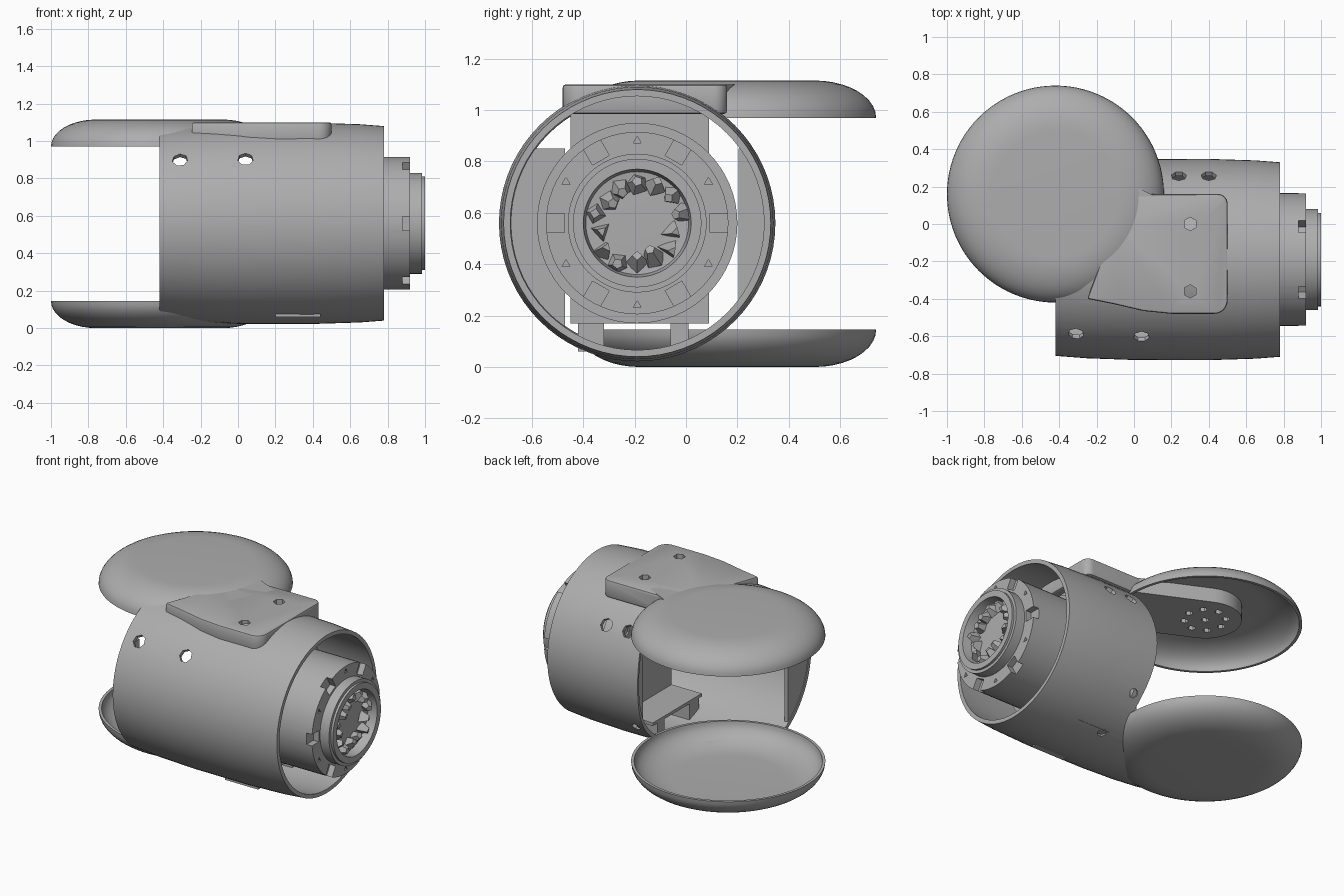
import bpy, bmesh, math, random
from mathutils import Matrix, Vector

if "Cube" in bpy.data.objects:
    bpy.data.objects.remove(bpy.data.objects["Cube"])

random.seed(4)
grey = bpy.data.materials.new("mid grey")
grey.diffuse_color = (0.42, 0.42, 0.42, 1)
grey.use_nodes = True
grey.node_tree.nodes["Principled BSDF"].inputs["Base Color"].default_value = grey.diffuse_color
CY, CZ = -0.19, 0.56            # barrel axis
DX, DY = -0.42, 0.16            # dish axis
ALONG_X = Matrix.Translation((0, CY, CZ)) @ Matrix.Rotation(math.pi / 2, 4, 'Y')
DISH = Matrix.Translation((DX, DY, 0))


def finish(name, bm, matrix=Matrix()):
    bmesh.ops.transform(bm, matrix=matrix, verts=bm.verts)
    bmesh.ops.remove_doubles(bm, verts=bm.verts, dist=1e-5)
    bmesh.ops.recalc_face_normals(bm, faces=bm.faces)
    me = bpy.data.meshes.new(name)
    bm.to_mesh(me)
    bm.free()
    me.materials.append(grey)
    ob = bpy.data.objects.new(name, me)
    bpy.context.collection.objects.link(ob)
    return ob


def lathe(name, profile, matrix, n=64):
    """Revolve a closed (radius, height) loop about local z."""
    bm = bmesh.new()
    rings = [[bm.verts.new((r * math.cos(a), r * math.sin(a), h)) for r, h in profile]
             for a in (2 * math.pi * i / n for i in range(n))]
    m = len(profile)
    for i in range(n):
        p, q = rings[i], rings[(i + 1) % n]
        for j in range(m):
            k = (j + 1) % m
            if profile[j][0] or profile[k][0]:
                c = [p[j], q[j], q[k], p[k]]
                if profile[j][0] == 0:
                    c.remove(q[j])
                if profile[k][0] == 0:
                    c.remove(q[k])
                bm.faces.new(c)
    return finish(name, bm, matrix)


def prism(name, pts, lo, hi, matrix=Matrix()):
    bm = bmesh.new()
    f = bm.faces.new([bm.verts.new((x, y, lo)) for x, y in pts])
    g = bmesh.ops.extrude_face_region(bm, geom=[f])["geom"]
    bmesh.ops.translate(bm, vec=(0, 0, hi - lo), verts=[v for v in g if isinstance(v, bmesh.types.BMVert)])
    return finish(name, bm, matrix)


def box(name, x, y, z, matrix=Matrix()):
    return prism(name, [(x[0], y[0]), (x[1], y[0]), (x[1], y[1]), (x[0], y[1])], z[0], z[1], matrix)


def pegs(name, items, sides=6):
    """Drill cutter: (centre, direction, radius, length) pegs."""
    bm = bmesh.new()
    for c, d, r, l in items:
        m = Matrix.Translation(c) @ Vector(d).to_track_quat('Z', 'Y').to_matrix().to_4x4()
        bmesh.ops.create_cone(bm, cap_ends=True, segments=sides, radius1=r, radius2=r, depth=l, matrix=m)
    return finish(name, bm)


def boolean(ob, cutter, op='DIFFERENCE'):
    cutter.hide_render = True
    cutter.hide_viewport = True
    mod = ob.modifiers.new("cut", 'BOOLEAN')
    mod.operation, mod.object, mod.solver = op, cutter, 'EXACT'
    bpy.context.view_layer.objects.active = ob
    bpy.ops.object.modifier_apply(modifier=mod.name)


def arc(cx, cy, r, a0, a1, n=8):
    return [(cx + r * math.cos(math.radians(a0 + (a1 - a0) * i / n)),
             cy + r * math.sin(math.radians(a0 + (a1 - a0) * i / n))) for i in range(n + 1)]


# Dishes: hollow bowls, the upper one mirrored in height
def bowl_curve(r0, a, z0, h, n=10):
    return [(r0 + a * math.sin(t), z0 + h * (1 - math.cos(t))) for t in (math.pi / 2 * i / n for i in range(n + 1))]


outer = bowl_curve(0.34, 0.24, 0, 0.145)
inner = bowl_curve(0.34, 0.222, 0.02, 0.125)
bowl = [(0, 0)] + outer + inner[::-1] + [(0, 0.02)]
lathe("lower_dish", bowl, DISH, 96)
lathe("upper_dish", [(r, 1.115 - z) for r, z in bowl], DISH, 96)
hollow = [(0, 0.02)] + inner + [(r, 1.115 - z) for r, z in inner[::-1]] + [(0, 1.095)]
dish_space = lathe("dish_space_cutter", hollow, DISH, 96)

# Barrel shell, cut away where the dishes sit
outside = [(0.515, -0.42), (0.528, -0.25), (0.537, 0), (0.538, 0.4), (0.53, 0.65), (0.52, 0.78)]
shell = lathe("barrel_shell", outside + [(r - 0.026, x) for r, x in outside[::-1]], ALONG_X, 72)
solid = lathe("barrel_solid_cutter", [(0, -0.42)] + [(r - 0.01, x) for r, x in outside] + [(0, 0.78)], ALONG_X, 72)
boolean(shell, dish_space)
holes = []
for x, y, z, r in [(-0.31, -0.57, 0.885, 0.042), (0.04, -0.58, 0.885, 0.042), (0.24, 0.26, 0.86, 0.042),
                   (0.4, 0.26, 0.86, 0.042), (0.24, -0.01, 0.05, 0.03), (0.2, 0.25, 0.22, 0.03)]:
    holes.append(((x, y, z), (0, y - CY, z - CZ), r, 0.16))
boolean(shell, pegs("shell_hole_cutter", holes, 7))

# Closing walls inside the shell, trimmed to the barrel
for name, x, y in [("front_end_wall", (-0.415, -0.39), (-0.8, -0.47)), ("back_end_wall", (0.17, 0.2), (0.205, 0.4))]:
    wall = box(name, x, y, (0.13, 0.85))
    boolean(wall, solid, 'INTERSECT')

# Top bracket with rounded corners, carrying the upper dish
outline = (arc(0.45, 0.11, 0.05, 90, 0) + arc(0.43, -0.41, 0.07, 0, -90)
           + [(0.2, -0.48), (0.05, -0.465), (-0.1, -0.43), (-0.25, -0.4), (-0.1, 0.0), (0, 0.16)])
bracket = prism("top_bracket", outline, 0.985, 1.1)
bev = bracket.modifiers.new("edge", 'BEVEL')
bev.width, bev.segments, bev.limit_method, bev.angle_limit = 0.012, 2, 'ANGLE', math.radians(50)
bpy.context.view_layer.objects.active = bracket
bpy.ops.object.modifier_apply(modifier=bev.name)
boolean(bracket, dish_space)
boolean(bracket, pegs("bracket_hole_cutter", [((0.3, y, 1.08), (0, 0, 1), 0.036, 0.14) for y in (0, -0.36)]))

# Arm inside the upper dish with a ring of holes
turn = Matrix.Translation((DX, DY, 0)) @ Matrix.Rotation(math.atan2(-0.32, 0.67), 4, 'Z')
arm = prism("dish_arm", arc(0, 0, 0.22, 90, 270, 16) + [(0.56, -0.22), (0.56, 0.22)], 1.0, 1.1, turn)
spots = [(0, 0)] + arc(0, 0, 0.125, 0, 315, 7)
boolean(arm, pegs("arm_hole_cutter", [((DX + x, DY + y, 1.0), (0, 0, 1), 0.024, 0.08) for x, y in spots]))

# Motor mount: wall with round swelling, flanges and feet
mount = box("mount_wall", (0.42, 0.45), (-0.45, 0.09), (0.17, 1.02))
boolean(mount, pegs("mount_hole_cutter", [((0.43, y, z), (1, 0, 0), 0.03, 0.2)
                                          for y in (-0.38, 0.02) for z in (0.4, 0.72)]))
lathe("mount_disc", [(0, 0.43), (0.39, 0.43), (0.39, 0.5), (0, 0.5)], ALONG_X)
box("upper_flange", (0.2, 0.45), (-0.45, 0.09), (0.98, 1.02))
box("lower_flange", (0.2, 0.45), (-0.45, 0.06), (0.17, 0.19))
for name, y in [("front_foot", (-0.42, -0.32)), ("back_foot", (-0.06, 0.01))]:
    box(name, (0.2, 0.44), y, (0.06, 0.175))

# Motor body with notched face ring
body = lathe("motor_body", [(0, 0.48), (0.355, 0.48), (0.355, 0.92), (0, 0.92)], ALONG_X)
bm = bmesh.new()
for i in range(6):
    m = ALONG_X @ Matrix.Rotation(math.radians(60 * i + 30 + 60), 4, 'Z') @ Matrix.Translation((0.325, 0, 0.91))
    bmesh.ops.create_cube(bm, size=1, matrix=m @ Matrix.Diagonal((0.085, 0.075, 0.06, 1)))
boolean(body, finish("notch_cutter", bm))
screws = [((0.92, CY + 0.32 * math.cos(a), CZ + 0.32 * math.sin(a)), (1, 0, 0), 0.018, 0.04)
          for a in (math.radians(60 * i + 30) for i in range(6))]
boolean(body, pegs("screw_cutter", screws, 3))

# Rotor cap with a deep dished face and rough coils inside
lathe("rotor_cap", [(0, 0.9), (0.27, 0.9), (0.27, 0.985), (0.25, 0.985), (0.25, 1.0), (0.21, 1.0),
                    (0.2, 0.94), (0.12, 0.93), (0, 0.95)], ALONG_X)
bm = bmesh.new()
for i in range(14):
    a = math.tau * i / 14
    r = random.uniform(0.13, 0.175)
    m = (ALONG_X @ Matrix.Rotation(a, 4, 'Z') @ Matrix.Translation((r, 0, 0.955))
         @ Matrix.Rotation(random.uniform(-0.6, 0.6), 4, 'Y'))
    bmesh.ops.create_cone(bm, cap_ends=True, segments=random.choice((3, 4, 5)), radius1=0.045,
                          radius2=0.02, depth=random.uniform(0.05, 0.075), matrix=m)
finish("rotor_coils", bm)

# Smooth curved surfaces, keep sharp edges
for ob in bpy.data.objects:
    bpy.context.view_layer.objects.active = ob
    if not ob.hide_render:
        bpy.ops.object.select_all(action='DESELECT')
        ob.select_set(True)
        bpy.ops.object.shade_smooth_by_angle(angle=math.radians(30))
